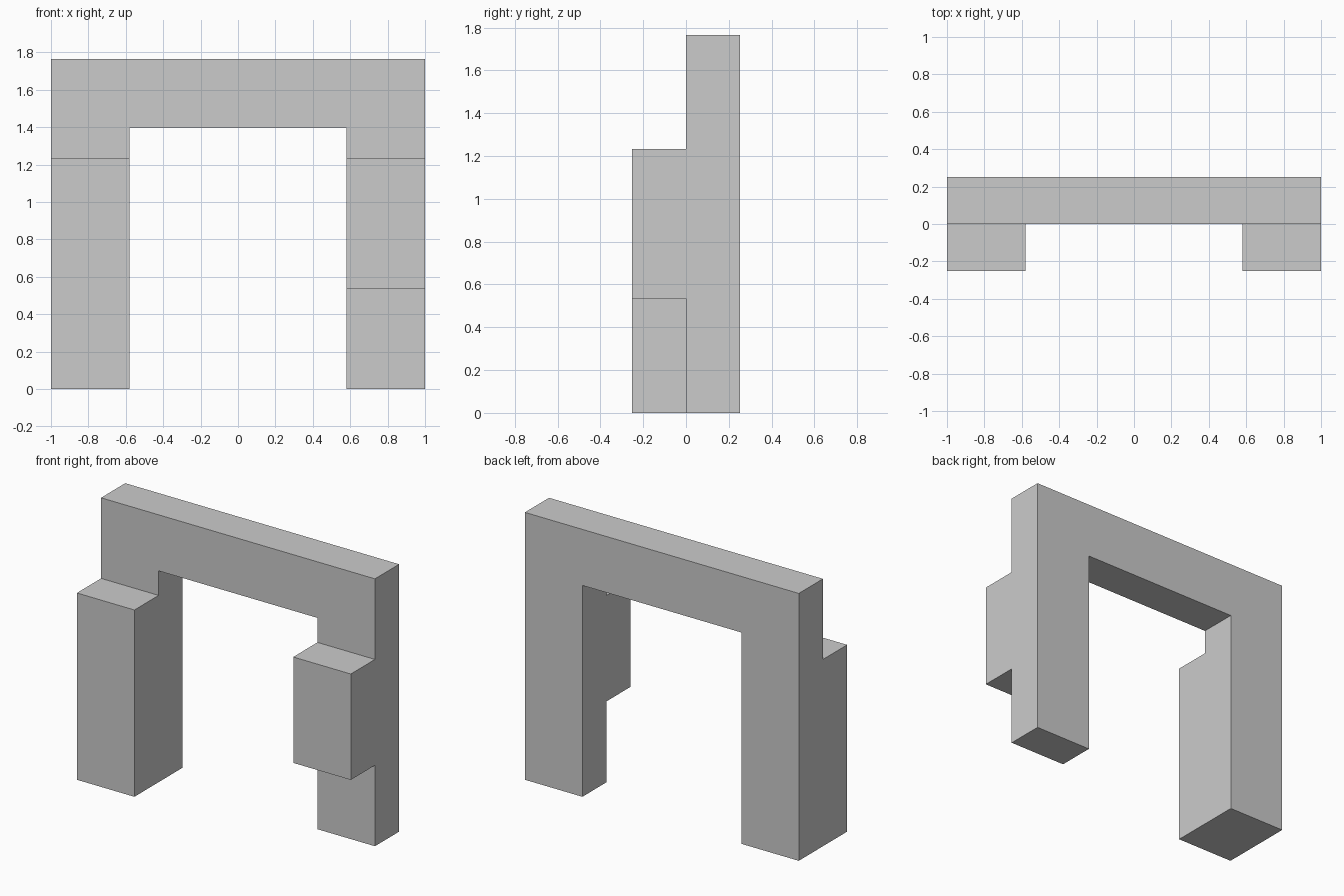
import bpy, bmesh, math

if "Cube" in bpy.data.objects:
    bpy.data.objects.remove(bpy.data.objects["Cube"])

# Grid lines of the blocky archway
XS = [-1.0, -0.58, 0.58, 1.0]
YS = [-0.252, 0.0, 0.252]
ZS = [0.0, 0.534, 1.233, 1.395, 1.765]

# Back layer: two full legs and the lintel
solid = {(i, 1, k) for i in (0, 2) for k in range(4)} | {(1, 1, 3)}
# Front layer: full-height left pier, raised right pier
solid |= {(0, 0, 0), (0, 0, 1), (2, 0, 1)}

bm = bmesh.new()
verts = {}


def vert(key):
    if key not in verts:
        i, j, k = key
        verts[key] = bm.verts.new((XS[i], YS[j], ZS[k]))
    return verts[key]


# Outer skin only: a face wherever a solid cell meets open space
for cell in sorted(solid):
    for axis in range(3):
        for side in (0, 1):
            neighbour = list(cell)
            neighbour[axis] += 2 * side - 1
            if tuple(neighbour) in solid:
                continue
            u, v = (axis + 1) % 3, (axis + 2) % 3
            loop = []
            for du, dv in ((0, 0), (1, 0), (1, 1), (0, 1)):
                corner = list(cell)
                corner[axis] += side
                corner[u] += du
                corner[v] += dv
                loop.append(vert(tuple(corner)))
            bm.faces.new(loop if side else loop[::-1])

# Join coplanar faces into clean flat sides
bmesh.ops.dissolve_limit(bm, angle_limit=math.radians(1),
                         verts=bm.verts[:], edges=bm.edges[:])

mesh = bpy.data.meshes.new("archway")
bm.to_mesh(mesh)
bm.free()
archway = bpy.data.objects.new("archway", mesh)
bpy.context.collection.objects.link(archway)
